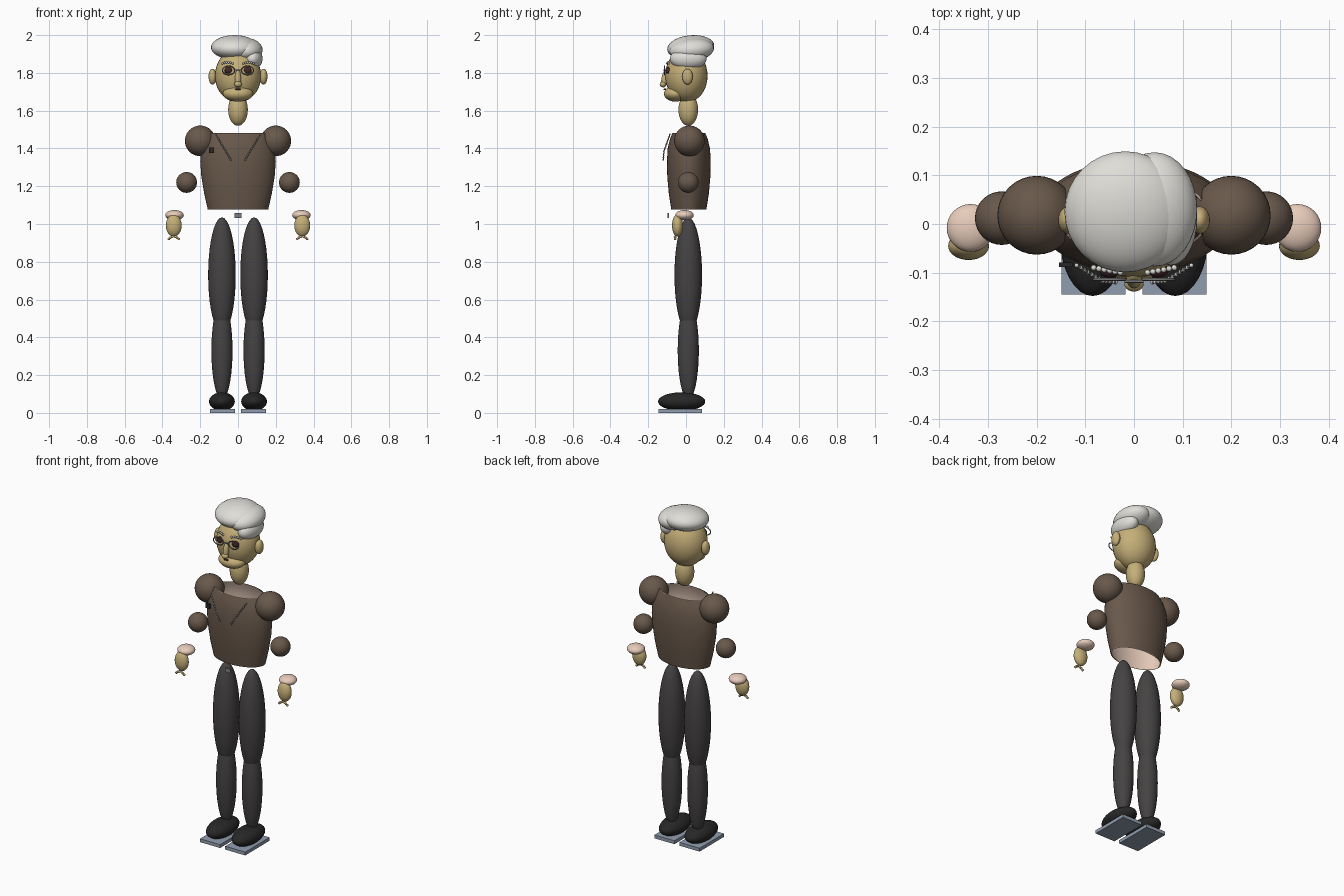
import bpy, bmesh, math
from mathutils import Vector

cube = bpy.data.objects.get("Cube")
if cube:
    bpy.data.objects.remove(cube, do_unlink=True)


def material(name, rgb):
    m = bpy.data.materials.new(name)
    m.use_nodes = True
    m.diffuse_color = (*rgb, 1)
    m.node_tree.nodes["Principled BSDF"].inputs["Base Color"].default_value = (*rgb, 1)
    return m


SKIN = material("skin tan", (0.56, 0.43, 0.19))
HAIR = material("hair white", (0.74, 0.73, 0.69))
BROWN = material("jacket brown", (0.14, 0.098, 0.07))
PINK = material("shirt pink", (0.8, 0.6, 0.49))
TROUSER = material("trouser charcoal", (0.06, 0.055, 0.055))
BLACK = material("shoe black", (0.02, 0.02, 0.02))
SOLE = material("sole blue grey", (0.28, 0.34, 0.43))
METAL = material("metal grey", (0.2, 0.2, 0.2))
EYE = material("eye maroon", (0.06, 0.02, 0.02))


def add(name, bm, mat, smooth=True):
    me = bpy.data.meshes.new(name)
    bm.normal_update()
    bm.to_mesh(me)
    bm.free()
    me.materials.append(mat)
    for p in me.polygons:
        p.use_smooth = smooth
    ob = bpy.data.objects.new(name, me)
    bpy.context.collection.objects.link(ob)
    return ob


def ball(name, at, radii, mat, tilt=0):
    bm = bmesh.new()
    bmesh.ops.create_uvsphere(bm, u_segments=32, v_segments=20, radius=1)
    ob = add(name, bm, mat)
    ob.location, ob.scale = at, radii
    ob.rotation_euler.x = tilt
    return ob


def box(name, at, size, mat):
    bm = bmesh.new()
    bmesh.ops.create_cube(bm, size=1)
    bmesh.ops.scale(bm, vec=size, verts=bm.verts)
    ob = add(name, bm, mat, False)
    ob.location = at


def wire(name, points, radius, mat, cyclic=False):
    cu = bpy.data.curves.new(name, "CURVE")
    cu.dimensions = "3D"
    cu.bevel_depth, cu.bevel_resolution, cu.use_fill_caps = radius, 2, True
    sp = cu.splines.new("POLY")
    sp.points.add(len(points) - 1)
    for p, co in zip(sp.points, points):
        p.co = (*co, 1)
    sp.use_cyclic_u = cyclic
    cu.materials.append(mat)
    bpy.context.collection.objects.link(bpy.data.objects.new(name, cu))


def beads(name, points, radius, mat):
    bm = bmesh.new()
    for p in points:
        made = bmesh.ops.create_uvsphere(bm, u_segments=10, v_segments=6, radius=radius)
        bmesh.ops.translate(bm, vec=p, verts=made["verts"])
    add(name, bm, mat)


def tube(name, rings, inset, mat, inward=False, n=48):
    """Open elliptical loft; each ring is (z, half width, half depth)."""
    bm = bmesh.new()
    loops = [[bm.verts.new(((rx - inset) * math.cos(2 * math.pi * i / n),
                            0.015 + (ry - inset) * math.sin(2 * math.pi * i / n), z))
              for i in range(n)] for z, rx, ry in rings]
    for a, b in zip(loops, loops[1:]):
        for i in range(n):
            j = (i + 1) % n
            bm.faces.new((a[i], a[j], b[j], b[i]))
    if inward:
        bmesh.ops.reverse_faces(bm, faces=bm.faces)
    add(name, bm, mat)


# Torso: open jacket with a shirt lining
body = [(1.077, 0.16, 0.093), (1.16, 0.179, 0.106), (1.25, 0.194, 0.114),
        (1.33, 0.2, 0.116), (1.4, 0.194, 0.112), (1.45, 0.175, 0.1), (1.483, 0.155, 0.086)]
tube("jacket", body, 0, BROWN)
tube("shirt_lining", body, 0.005, PINK, inward=True)
box("breast_badge", (-0.14, -0.084, 1.39), (0.028, 0.009, 0.028), BLACK)
box("belt_buckle", (0, -0.094, 1.046), (0.036, 0.008, 0.026), METAL)

# Head and neck
ball("neck", (0, 0.012, 1.605), (0.052, 0.052, 0.085), SKIN)
ball("head", (0, 0.002, 1.785), (0.122, 0.112, 0.142), SKIN)
ball("jaw", (0, -0.055, 1.69), (0.08, 0.062, 0.042), SKIN)
ball("nose", (0, -0.112, 1.77), (0.016, 0.018, 0.048), SKIN, -0.18)
ball("nose_tip", (0, -0.122, 1.74), (0.02, 0.017, 0.016), SKIN)
ball("mouth", (0, -0.112, 1.713), (0.016, 0.008, 0.004), EYE)
ball("hair_crown", (-0.018, 0.025, 1.935), (0.125, 0.125, 0.064), HAIR, 0.1)
ball("hair_side_lobe", (0.042, 0.03, 1.922), (0.088, 0.118, 0.062), HAIR, 0.1)
ball("hair_sideburn", (0.076, 0.012, 1.875), (0.054, 0.097, 0.057), HAIR)
wire("glasses_bridge", [(-0.02, -0.118, 1.815), (0.02, -0.118, 1.815)], 0.003, METAL)

for side, s in (("left", 1), ("right", -1)):
    # Face details
    ball(f"{side}_ear", (s * 0.135, 0.008, 1.78), (0.021, 0.028, 0.042), SKIN)
    ball(f"{side}_eye", (s * 0.05, -0.095, 1.813), (0.021, 0.015, 0.018), EYE)
    wire(f"{side}_glasses_rim",
         [(s * 0.05 + 0.032 * math.cos(t * math.pi / 12), -0.114,
           1.813 + 0.023 * math.sin(t * math.pi / 12)) for t in range(24)],
         0.003, METAL, True)
    beads(f"{side}_eyebrow",
          [(s * (0.028 + 0.011 * i), -0.1 + 0.002 * i, 1.85 + 0.006 * math.sin(i * math.pi / 5))
           for i in range(6)], 0.006, HAIR)

    # Lapel edge with fine studs
    top, mid, low = (Vector((s * x, y, z)) for x, y, z in
                     ((0.118, -0.085, 1.475), (0.065, -0.117, 1.385), (0.038, -0.12, 1.34)))
    wire(f"{side}_lapel", [top, mid, low], 0.003, METAL)
    beads(f"{side}_lapel_studs",
          [top.lerp(mid, i / 7) for i in range(7)] + [mid.lerp(low, i / 4) for i in range(5)],
          0.0045, HAIR)

    # Arm
    ball(f"{side}_shoulder", (s * 0.2, 0.018, 1.44), (0.081,) * 3, BROWN)
    ball(f"{side}_elbow", (s * 0.272, 0.012, 1.22), (0.055,) * 3, BROWN)
    ball(f"{side}_cuff", (s * 0.336, -0.008, 1.047), (0.049, 0.049, 0.027), PINK)
    ball(f"{side}_hand", (s * 0.34, -0.045, 0.992), (0.042, 0.029, 0.058), SKIN)
    beads(f"{side}_fingers",
          [(s * 0.34 + x, -0.058, z) for x, z in
           ((-0.026, 0.921), (-0.017, 0.928), (-0.008, 0.932),
            (0.008, 0.932), (0.017, 0.928), (0.026, 0.921))], 0.007, SKIN)

    # Leg and foot
    ball(f"{side}_thigh", (s * 0.085, 0.012, 0.73), (0.073, 0.073, 0.305), TROUSER)
    ball(f"{side}_calf", (s * 0.085, 0.012, 0.33), (0.056, 0.056, 0.26), TROUSER)
    ball(f"{side}_shoe", (s * 0.085, -0.023, 0.06), (0.068, 0.125, 0.049), BLACK)
    box(f"{side}_sole", (s * 0.083, -0.03, 0.01), (0.132, 0.23, 0.02), SOLE)
